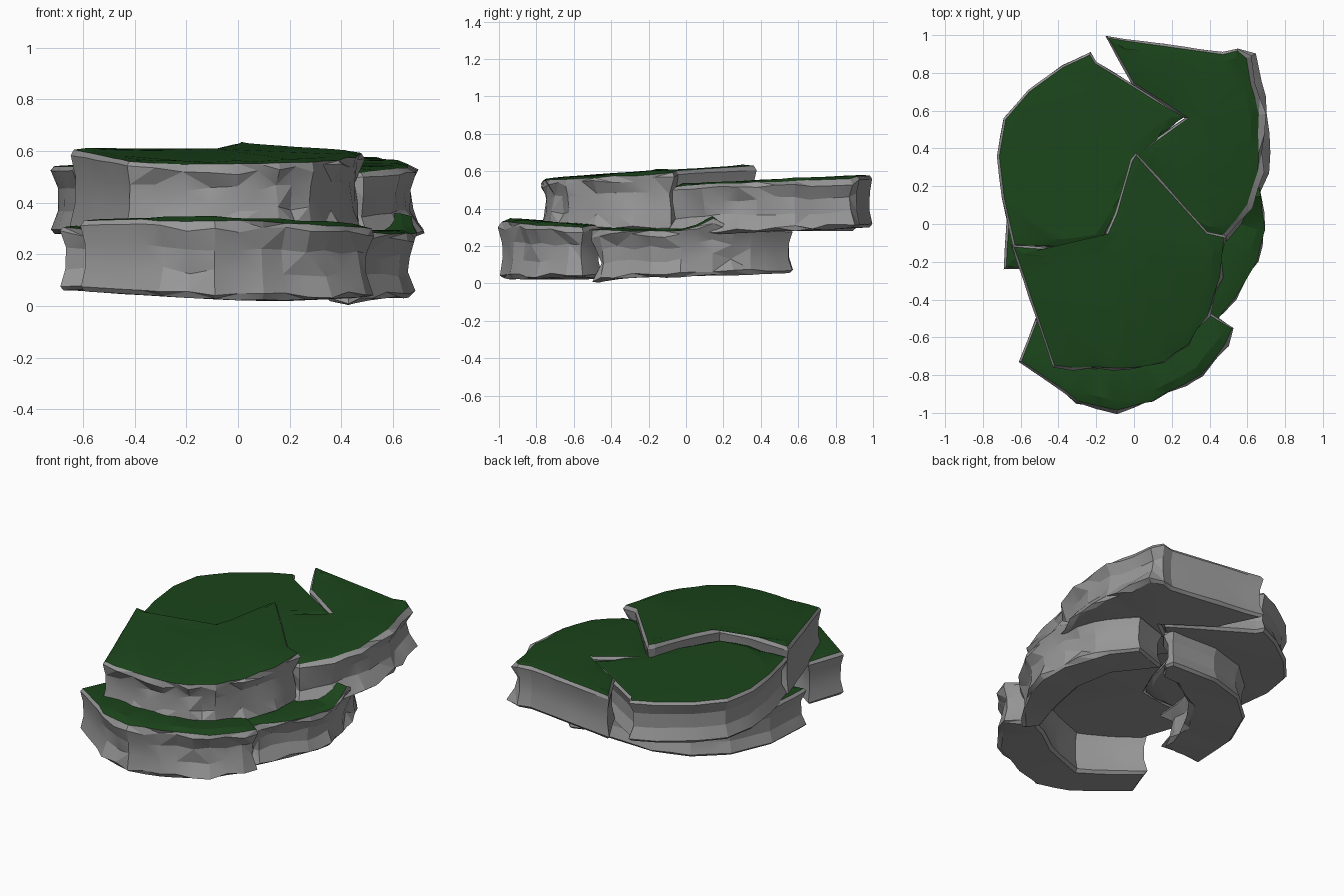
import bpy, bmesh, math, random
from mathutils import Vector

random.seed(4)
cube = bpy.data.objects.get("Cube")
if cube:
    bpy.data.objects.remove(cube)


def material(name, colour):
    mat = bpy.data.materials.new(name)
    mat.use_nodes = True
    mat.diffuse_color = (*colour, 1)
    bsdf = mat.node_tree.nodes["Principled BSDF"]
    bsdf.inputs["Base Color"].default_value = (*colour, 1)
    bsdf.inputs["Roughness"].default_value = 0.9
    return mat


STONE = material("grey stone", (0.31, 0.31, 0.31))
GRASS = material("dark green grass", (0.011, 0.06, 0.011))


def resample(outline, step=0.1):
    """Split long edges so the sides can be chipped."""
    points = []
    for i, p in enumerate(outline):
        a, b = Vector(p), Vector(outline[(i + 1) % len(outline)])
        n = max(1, round((b - a).length / step))
        points += [a.lerp(b, k / n) for k in range(n)]
    return points


def outward(points, i):
    """Mitred outward direction at one point of a counter-clockwise outline."""
    d1 = (points[i] - points[i - 1]).normalized()
    d2 = (points[(i + 1) % len(points)] - points[i]).normalized()
    n1, n2 = Vector((d1.y, -d1.x)), Vector((d2.y, -d2.x))
    m = (n1 + n2).normalized()
    return m / max(0.65, m.dot(n1))


def slab(name, outline, top, bottom, waist=0.025, flare=0.0, rough=0.014):
    """Stone slab with a pinched, chipped side and a grassy cap."""
    pts = resample(outline)
    normals = [outward(pts, i) for i in range(len(pts))]
    # offset from the outline and height fraction of every ring, bottom up
    worn_rings = [(flare - 0.02, 0.0), (flare, 0.06), (flare * 0.6 - waist, 0.33),
                  (flare * 0.5 - waist, 0.62), (flare * 0.4, 0.86), (-0.006, 0.955), (-0.05, 1.0)]
    clean_rings = [(-0.015, 0.0), (0, 0.06), (-waist * 0.6, 0.33),
                   (-waist * 0.6, 0.66), (0, 0.92), (-0.012, 0.985), (-0.05, 1.0)]
    bm = bmesh.new()
    layers = []
    for level in range(len(worn_rings)):
        layer = []
        for p, n in zip(pts, normals):
            # weathered towards the front and left, clean elsewhere
            worn = n.x - n.y > 0.35
            offset, f = (worn_rings if worn else clean_rings)[level]
            noise = rough if worn else 0.002
            if level in (0, 5, 6):
                noise *= 0.35
            q = p + n * (offset + random.uniform(-noise, noise))
            lo, hi = bottom(p.x, p.y), top(p.x, p.y)
            z = lo + (hi - lo) * f + random.uniform(-noise, noise)
            layer.append(bm.verts.new((q.x, q.y, max(z, 0))))
        layers.append(layer)
    count = len(pts)
    for level in range(len(layers) - 1):
        a, b = layers[level], layers[level + 1]
        for i in range(count):
            j = (i + 1) % count
            face = bm.faces.new((a[i], a[j], b[j], b[i]))
            face.material_index = 1 if level == len(layers) - 2 else 0
    bm.faces.new(layers[0][::-1])
    bm.faces.new(layers[-1]).material_index = 1
    bmesh.ops.triangulate(bm, faces=bm.faces[:])
    bmesh.ops.recalc_face_normals(bm, faces=bm.faces[:])
    mesh = bpy.data.meshes.new(name)
    bm.to_mesh(mesh)
    bm.free()
    mesh.materials.append(STONE)
    mesh.materials.append(GRASS)
    obj = bpy.data.objects.new(name, mesh)
    bpy.context.collection.objects.link(obj)
    bpy.ops.object.select_all(action="DESELECT")
    obj.select_set(True)
    bpy.context.view_layer.objects.active = obj
    bpy.ops.object.shade_smooth_by_angle(angle=math.radians(16))


# Upper tier: three interlocking slabs
slab("upper_front_slab",
     [(-.43, -.76), (0, -.77), (.16, -.73), (.29, -.64), (.39, -.49), (.46, -.28), (.48, -.07),
      (.39, -.04), (.01, .38), (-.02, .34), (-.1, .06), (-.17, -.1), (-.36, -.13), (-.65, -.11)],
     lambda x, y: .61 + .065 * y + .02 * max(0, -x - .25), lambda x, y: .29)

slab("upper_right_slab",
     [(.38, -.06), (.48, -.06), (.6, .1), (.66, .28), (.67, .58), (.62, .74), (.6, .88), (.55, .93),
      (.47, .91), (-.15, .995), (-.1, .9), (-.01, .74), (.27, .56), (.0, .37)],
     lambda x, y: .535 + .045 * y, lambda x, y: .26 + .04 * y, flare=.045)

slab("upper_left_slab",
     [(.27, .57), (-.2, .86), (-.23, .91), (-.38, .84), (-.56, .71), (-.69, .56), (-.725, .36),
      (-.7, .14), (-.64, -.12), (-.36, -.13), (-.17, -.1), (-.09, .06), (.0, .36)],
     lambda x, y: .545, lambda x, y: .28, waist=.045)

# Lower tier: three curved ledges around a hollow
slab("lower_front_ledge",
     [(-.61, -.73), (-.3, -.94), (-.09, -.995), (.1, -.94), (.36, -.8), (.49, -.64), (.53, -.55),
      (.37, -.45), (.26, -.5), (.12, -.6), (-.17, -.72), (-.35, -.62), (-.52, -.5)],
     lambda x, y: .31 - .035 * y - .03 * max(0, x),
     lambda x, y: .02 + .06 * max(0, -x) + .04 * max(0, x - .2))

slab("lower_right_ledge",
     [(.34, -.44), (.43, -.53), (.54, -.4), (.66, -.2), (.7, -.03), (.68, .15), (.61, .36),
      (.43, .57), (.2, .49), (.39, .26), (.44, .02), (.4, -.2)],
     lambda x, y: .295 + .07 * max(0, 1 - abs(y - .14) / .12),
     lambda x, y: .038 + .03 * y - .15 * max(0, -.4 - y), waist=.03, flare=-.02)

slab("lower_left_ledge",
     [(.19, .5), (.17, .56), (-.15, .57), (-.38, .5), (-.56, .34), (-.67, .08), (-.69, -.24),
      (-.4, -.22), (-.36, .04), (-.22, .25), (.0, .38), (.13, .4)],
     lambda x, y: .31, lambda x, y: .06, waist=.035)
